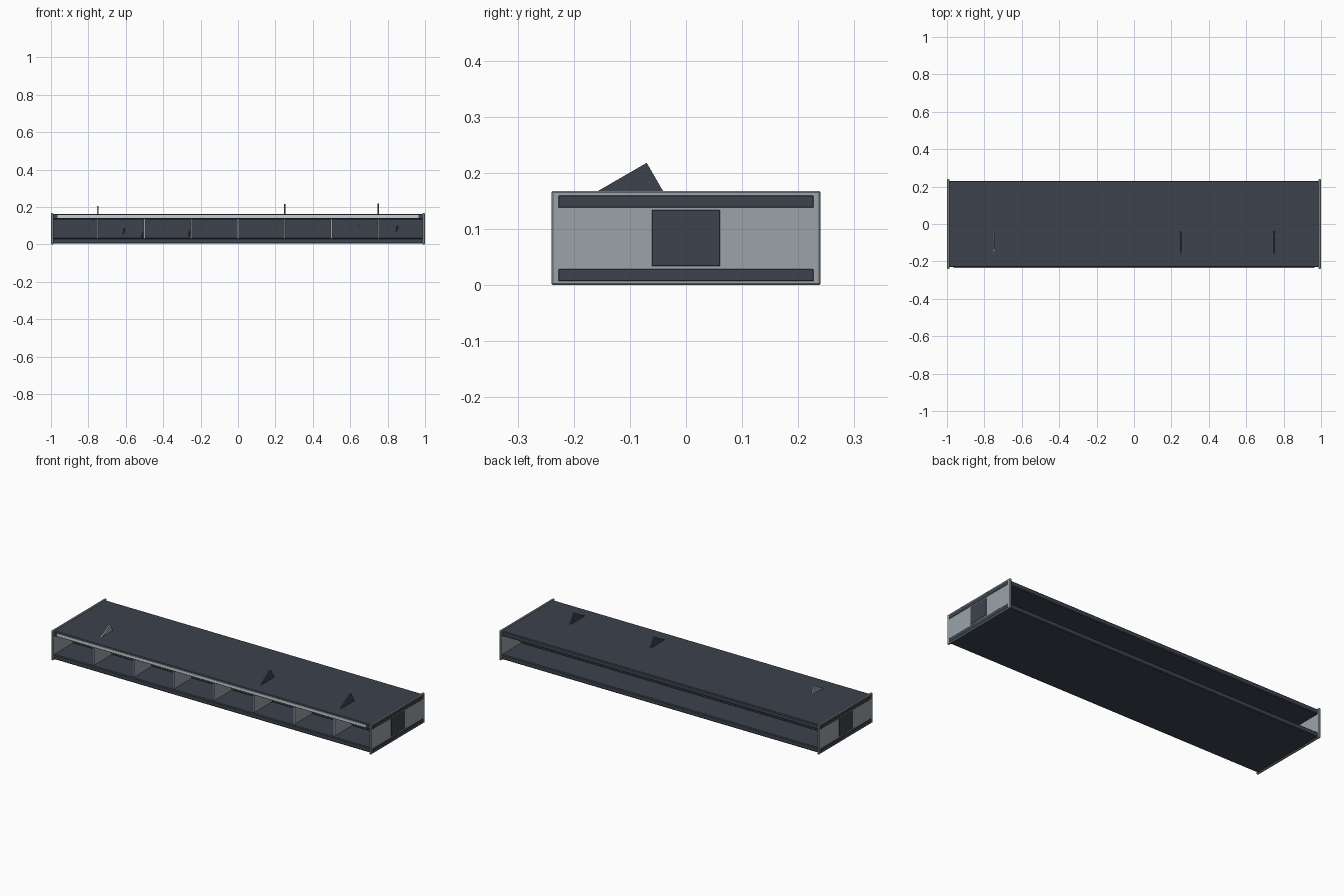
import bpy, bmesh, math
from mathutils import Matrix

if "Cube" in bpy.data.objects:
    bpy.data.objects.remove(bpy.data.objects["Cube"])


def material(name, rgb):
    m = bpy.data.materials.new(name)
    m.diffuse_color = (*rgb, 1)
    m.use_nodes = True
    m.node_tree.nodes["Principled BSDF"].inputs["Base Color"].default_value = m.diffuse_color
    return m


DARK = material("dark slate", (0.045, 0.055, 0.075))
GREY = material("light grey", (0.33, 0.37, 0.40))
PALE = material("pale strip", (0.57, 0.64, 0.66))


def box(name, lo, hi, mat, bevel=0.0, turn=None):
    """Box between two corners, optionally chamfered and turned about its centre."""
    size = [b - a for a, b in zip(lo, hi)]
    mid = [(a + b) / 2 for a, b in zip(lo, hi)]
    bm = bmesh.new()
    bmesh.ops.create_cube(bm, size=1, matrix=Matrix.Diagonal((*size, 1)))
    mesh = bpy.data.meshes.new(name)
    bm.to_mesh(mesh)
    bm.free()
    mesh.materials.append(mat)
    ob = bpy.data.objects.new(name, mesh)
    bpy.context.collection.objects.link(ob)
    ob.location = mid
    if turn:
        ob.rotation_euler = turn
    if bevel:
        mod = ob.modifiers.new("chamfer", "BEVEL")
        mod.width = bevel
        mod.segments = 1
    return ob


def fin(name, x, apex_y, apex_z, mat):
    """Thin triangular blade rising out of the top shelf."""
    base = 0.15
    h = apex_z - base
    profile = [(apex_y, apex_z),
               (apex_y - h / math.tan(math.radians(30)), base),
               (apex_y + h / math.tan(math.radians(60)), base)]
    bm = bmesh.new()
    face = bm.faces.new([bm.verts.new((x - 0.004, y, z)) for y, z in profile])
    ext = bmesh.ops.extrude_face_region(bm, geom=[face])
    verts = [v for v in ext["geom"] if isinstance(v, bmesh.types.BMVert)]
    bmesh.ops.translate(bm, verts=verts, vec=(0.008, 0, 0))
    bmesh.ops.recalc_face_normals(bm, faces=bm.faces)
    mesh = bpy.data.meshes.new(name)
    bm.to_mesh(mesh)
    bm.free()
    mesh.materials.append(mat)
    bpy.context.collection.objects.link(bpy.data.objects.new(name, mesh))


# Long shelves and central beam, whose ends show through the end caps
box("bottom_shelf", (-1, -0.23, 0.004), (1, 0.23, 0.032), DARK, 0.004)
box("top_shelf", (-1, -0.23, 0.135), (1, 0.23, 0.163), DARK, 0.004)
box("central_beam", (-1, -0.063, 0.032), (1, 0.063, 0.136), DARK, 0.003)

# End caps
for side, name in ((-1, "left_end_cap"), (1, "right_end_cap")):
    a, b = sorted((side * 0.987, side * 0.999))
    box(name, (a, -0.24, 0), (b, 0.24, 0.168), GREY, 0.003)

# Pale strip along the front of the top shelf
box("front_strip", (-0.965, -0.235, 0.141), (0.965, -0.228, 0.157), PALE)

# Compartment dividers in front of the beam
for i in range(-3, 4):
    x = i * 0.25
    box("divider", (x - 0.005, -0.215, 0.03), (x + 0.005, -0.06, 0.137), GREY)

# Blades on the top
fin("light_blade", -0.75, -0.075, 0.205, GREY)
fin("dark_blade", 0.25, -0.07, 0.216, DARK)
fin("dark_blade", 0.75, -0.07, 0.218, DARK)

# Small loose chips inside the compartments
for x, z, mat in ((-0.61, 0.07, DARK), (-0.51, 0.05, DARK), (-0.26, 0.06, DARK),
                  (0.65, 0.105, GREY), (0.85, 0.085, DARK)):
    box("chip", (x - 0.004, -0.085, z - 0.01), (x + 0.004, -0.055, z + 0.01),
        mat, turn=(math.radians(30), math.radians(15), 0))
